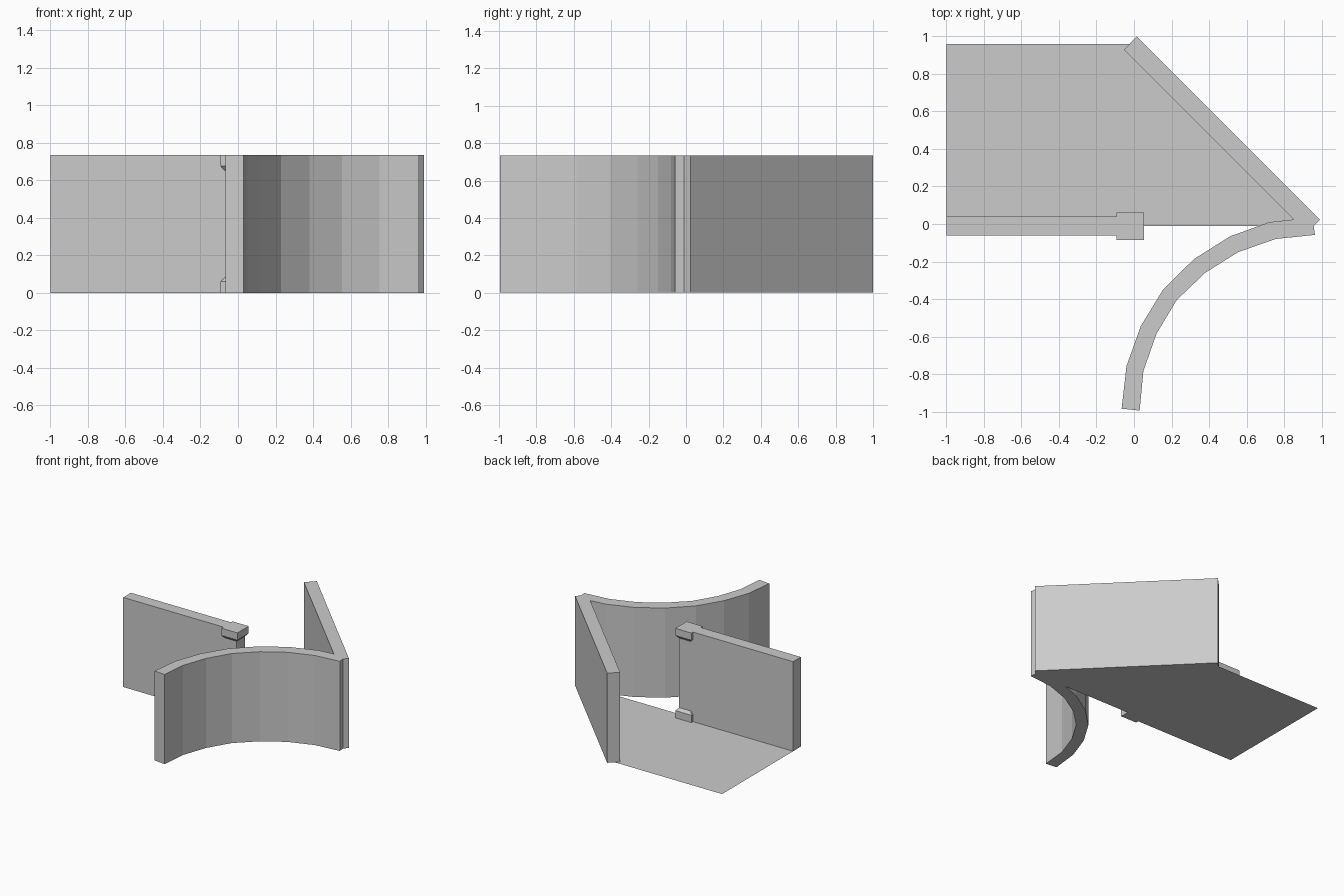
import bpy, bmesh
from math import cos, sin, pi

if "Cube" in bpy.data.objects:
    bpy.data.objects.remove(bpy.data.objects["Cube"])

H = 0.735


def finish(name, bm):
    bmesh.ops.recalc_face_normals(bm, faces=bm.faces)
    mesh = bpy.data.meshes.new(name)
    bm.to_mesh(mesh)
    bm.free()
    obj = bpy.data.objects.new(name, mesh)
    bpy.context.collection.objects.link(obj)
    return obj


def footprint(name, points, height=0.0):
    """Flat outline, extruded upwards when a height is given."""
    bm = bmesh.new()
    face = bm.faces.new([bm.verts.new((x, y, 0)) for x, y in points])
    if height:
        ext = bmesh.ops.extrude_face_region(bm, geom=[face], use_keep_orig=True)
        tops = [v for v in ext["geom"] if isinstance(v, bmesh.types.BMVert)]
        bmesh.ops.translate(bm, verts=tops, vec=(0, 0, height))
        return finish(name, bm)
    face.normal_update()
    if face.normal.z < 0:
        face.normal_flip()
    mesh_obj = bpy.data.meshes.new(name)
    bm.to_mesh(mesh_obj)
    bm.free()
    obj = bpy.data.objects.new(name, mesh_obj)
    bpy.context.collection.objects.link(obj)
    return obj


def square_column(name, cx, cy, profile):
    """Square loft through (half width, height) pairs."""
    bm = bmesh.new()
    rings = []
    for r, z in profile:
        rings.append([bm.verts.new((cx + sx * r, cy + sy * r, z))
                      for sx, sy in ((-1, -1), (1, -1), (1, 1), (-1, 1))])
    for a, b in zip(rings, rings[1:]):
        for i in range(4):
            j = (i + 1) % 4
            bm.faces.new((a[i], a[j], b[j], b[i]))
    bm.faces.new(rings[0])
    bm.faces.new(rings[-1])
    return finish(name, bm)


# Thin floor with a diagonal corner
footprint("floor", [(-1, -0.01), (0.955, -0.01), (-0.015, 0.96), (-1, 0.96)])

# Straight wall running into the pillar
footprint("straight_wall", [(-1, -0.06), (-0.05, -0.06), (-0.05, 0.04), (-1, 0.04)], H)

# Pillar with flared base and cap
square_column("pillar", -0.019, -0.012,
              [(0.073, 0), (0.073, 0.06), (0.053, 0.082),
               (0.053, 0.653), (0.073, 0.676), (0.073, H)])

# Curved wall and diagonal wall joined at the right-hand corner
curve_outer = [(0.03, -0.995), (0.05, -0.785), (0.12, -0.585), (0.228, -0.405),
               (0.38, -0.26), (0.555, -0.15), (0.755, -0.08), (0.965, -0.058)]
diagonal = [(0.958, -0.01), (0.991, 0.023), (0.015, 1.0), (-0.053, 0.93)]
curve_inner = [(0.853, 0.024), (0.722, 0.01), (0.512, -0.066), (0.32, -0.187),
               (0.155, -0.35), (0.036, -0.545), (-0.04, -0.757), (-0.066, -0.985)]
footprint("curved_and_diagonal_wall", curve_outer + diagonal + curve_inner, H)
